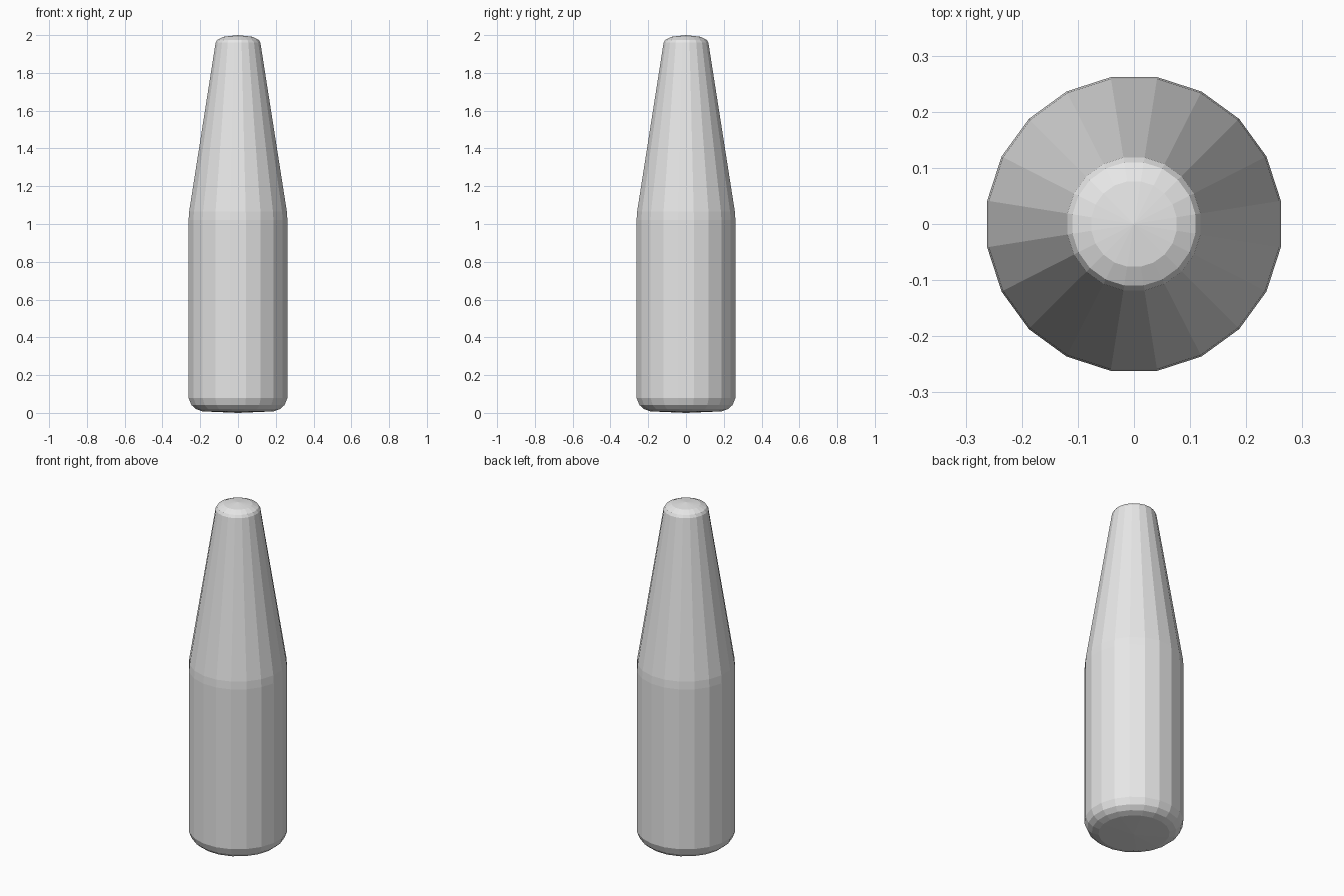
import bpy, bmesh, math

default = bpy.data.objects.get("Cube")
if default:
    bpy.data.objects.remove(default, do_unlink=True)

SIDES = 20

# Single plain grey
grey = bpy.data.materials.new("plain grey")
grey.use_nodes = True
colour = (0.8, 0.8, 0.8, 1)
grey.diffuse_color = colour
grey.node_tree.nodes["Principled BSDF"].inputs["Base Color"].default_value = colour

# Half profile (radius, height): rounded base, straight body, tapered neck, low dome
profile = [(0.19, 0.008), (0.225, 0.02), (0.25, 0.042), (0.265, 0.08),
           (0.265, 1.02), (0.262, 1.065), (0.12, 1.96), (0.111, 1.975),
           (0.077, 1.991)]

bm = bmesh.new()


def ring(radius, z):
    """One faceted loop, turned half a step so flats face the axes."""
    angles = [(i + 0.5) * math.tau / SIDES for i in range(SIDES)]
    return [bm.verts.new((radius * math.cos(a), radius * math.sin(a), z)) for a in angles]


rings = [ring(r, z) for r, z in profile]
for low, high in zip(rings, rings[1:]):
    for i in range(SIDES):
        j = (i + 1) % SIDES
        bm.faces.new((low[i], low[j], high[j], high[i]))

# Shallow cones close the base and the domed tip
base = bm.verts.new((0, 0, 0))
tip = bm.verts.new((0, 0, 2))
for i in range(SIDES):
    j = (i + 1) % SIDES
    bm.faces.new((base, rings[0][j], rings[0][i]))
    bm.faces.new((tip, rings[-1][i], rings[-1][j]))

bmesh.ops.recalc_face_normals(bm, faces=bm.faces)
mesh = bpy.data.meshes.new("bottle_body")
bm.to_mesh(mesh)
bm.free()
mesh.materials.append(grey)
bottle = bpy.data.objects.new("bottle_body", mesh)
bpy.context.collection.objects.link(bottle)
